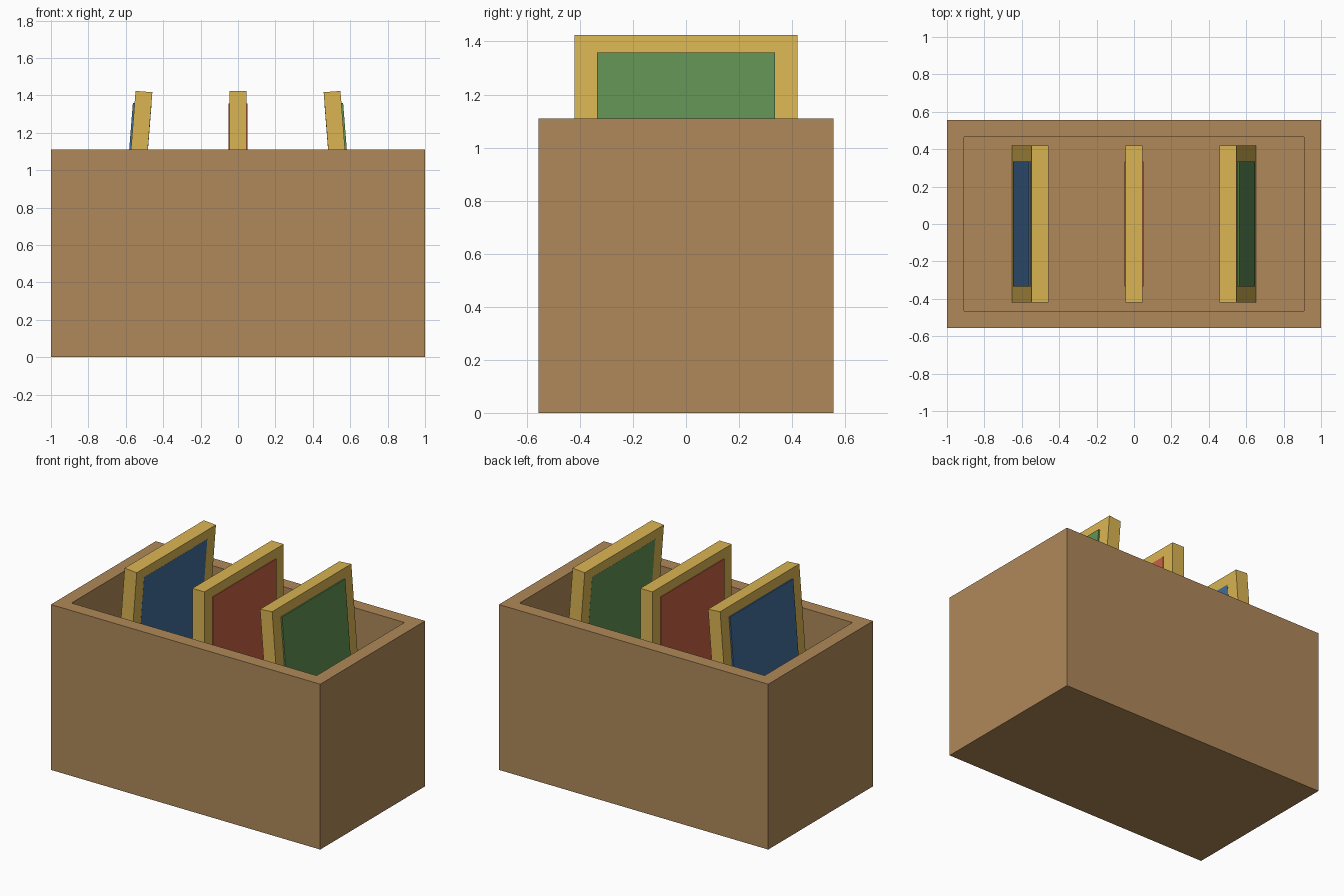
import bpy, bmesh, math

if "Cube" in bpy.data.objects:
    bpy.data.objects.remove(bpy.data.objects["Cube"])


def material(name, rgb):
    m = bpy.data.materials.new(name)
    m.diffuse_color = (*rgb, 1)
    m.use_nodes = True
    m.node_tree.nodes["Principled BSDF"].inputs["Base Color"].default_value = m.diffuse_color
    return m


def box(name, size, loc, mat, lean=0):
    bpy.ops.mesh.primitive_cube_add(size=1, location=loc)
    o = bpy.context.object
    o.name = name
    for v in o.data.vertices:
        v.co = [c * s for c, s in zip(v.co, size)]
    o.rotation_euler.y = math.radians(lean)
    o.data.materials.append(mat)
    return o


wood = material("wood", (0.43, 0.25, 0.10))
gold = material("gold", (0.70, 0.46, 0.085))

# Open crate: inset the top face and push it down to the floor
WALL = 0.09
crate = box("crate", (2, 1.112, 1.11), (0, 0, 0.555), wood)
bm = bmesh.new()
bm.from_mesh(crate.data)
top = max(bm.faces, key=lambda f: f.calc_center_median().z)
bmesh.ops.inset_region(bm, faces=[top], thickness=WALL, use_even_offset=True)
inner = bmesh.ops.extrude_discrete_faces(bm, faces=[top])["faces"][0]
bmesh.ops.translate(bm, verts=inner.verts, vec=(0, 0, WALL - 1.11))
bm.to_mesh(crate.data)
bm.free()

# Framed pictures: the outer two lean towards the middle
for side, x, lean, rgb in (("left", -0.555, 4.5, (0.055, 0.155, 0.33)),
                           ("middle", 0, 0, (0.57, 0.12, 0.06)),
                           ("right", 0.555, -4.5, (0.12, 0.29, 0.09))):
    box(side + "_frame", (0.09, 0.84, 1.33), (x, 0, 0.757), gold, lean)
    box(side + "_picture", (0.1, 0.67, 1.09), (x, 0, 0.812),
        material(side + "_picture", rgb), lean)
